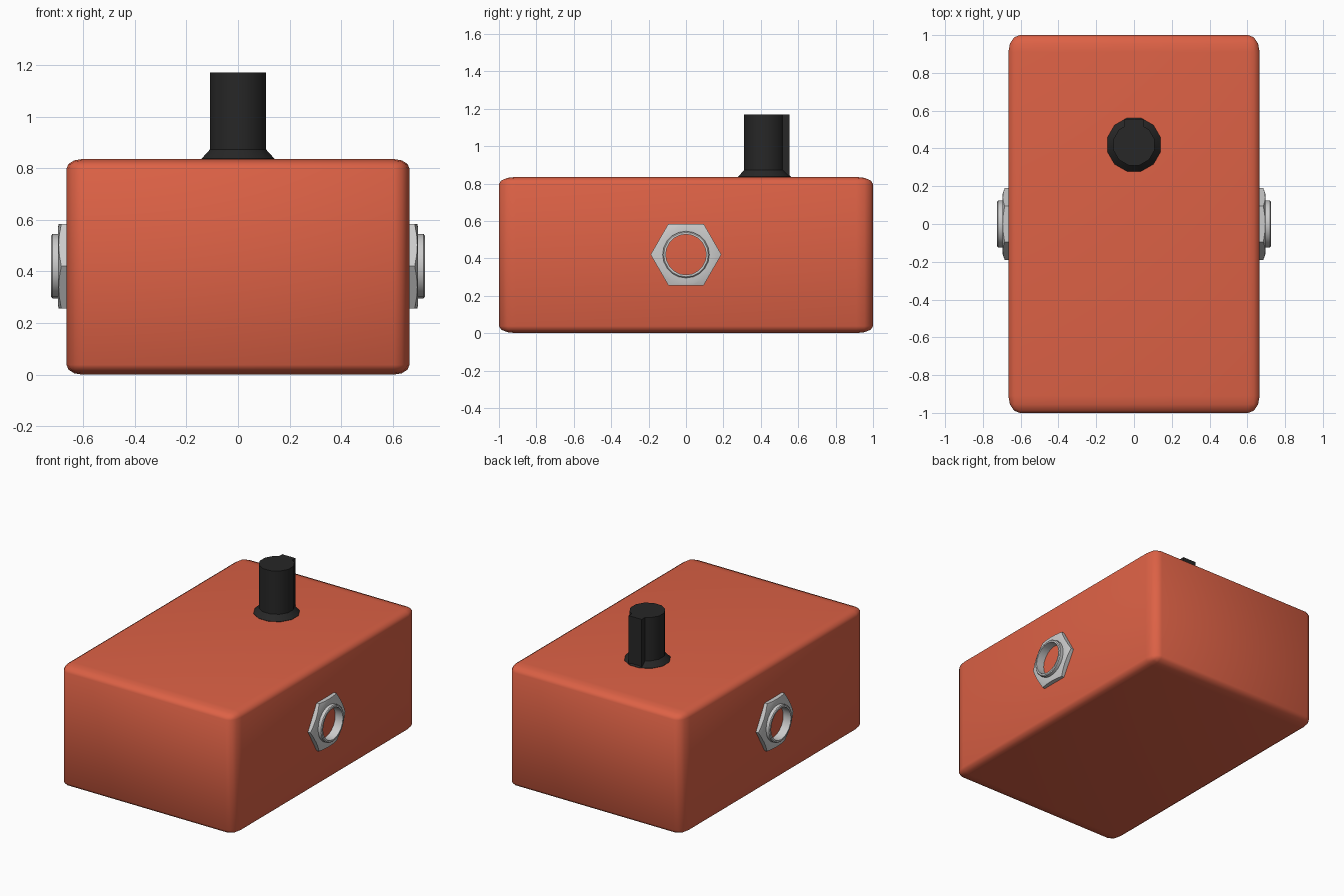
import bpy, bmesh, math
from mathutils import Matrix, Vector

if "Cube" in bpy.data.objects:
    bpy.data.objects.remove(bpy.data.objects["Cube"])


def material(name, rgb):
    m = bpy.data.materials.new(name)
    m.diffuse_color = (*rgb, 1)
    m.use_nodes = True
    m.node_tree.nodes["Principled BSDF"].inputs["Base Color"].default_value = m.diffuse_color
    return m


def finish(name, bm, mat=None, angle=None):
    bmesh.ops.recalc_face_normals(bm, faces=bm.faces)
    me = bpy.data.meshes.new(name)
    bm.to_mesh(me)
    bm.free()
    ob = bpy.data.objects.new(name, me)
    bpy.context.collection.objects.link(ob)
    if mat:
        me.materials.append(mat)
    bpy.ops.object.select_all(action='DESELECT')
    ob.select_set(True)
    bpy.context.view_layer.objects.active = ob
    if angle is None:
        bpy.ops.object.shade_smooth()
    else:
        bpy.ops.object.shade_smooth_by_angle(angle=math.radians(angle))
    return ob


def lathe(bm, profile, n, phase=0.0, cap=False):
    """Rings of (radius, height, sides-flag) around z, bridged in order."""
    rings = []
    for r, z in profile:
        rings.append([bm.verts.new((r * math.cos(phase + 2 * math.pi * i / n),
                                    r * math.sin(phase + 2 * math.pi * i / n), z))
                      for i in range(n)])
    for a, b in zip(rings, rings[1:]):
        for i in range(n):
            j = (i + 1) % n
            bm.faces.new((a[i], a[j], b[j], b[i]))
    if cap:
        bm.faces.new(rings[-1])
    return rings


red = material("red_paint", (0.72, 0.12, 0.06))
black = material("black_plastic", (0.02, 0.02, 0.02))

# Enclosure: softly bevelled block, stretched to size
bm = bmesh.new()
bmesh.ops.create_cube(bm, size=2)
bmesh.ops.bevel(bm, geom=bm.edges[:], offset=0.09, segments=3, profile=0.5,
                affect='EDGES')
bmesh.ops.scale(bm, vec=(0.665, 1, 0.4175), verts=bm.verts)
bmesh.ops.translate(bm, vec=(0, 0, 0.4175), verts=bm.verts)
finish("enclosure", bm, red)

# Knob: flared skirt and straight grip
bm = bmesh.new()
lathe(bm, [(0.146, 0.83), (0.146, 0.837), (0.113, 0.872), (0.113, 1.17)], 12,
      math.radians(15), cap=True)
bmesh.ops.translate(bm, vec=(0, 0.42, 0), verts=bm.verts)
finish("knob", bm, black, 35)

# Pointer rib along the back of the knob
bm = bmesh.new()
bmesh.ops.create_cube(bm, size=1)
bmesh.ops.scale(bm, vec=(0.1, 0.1, 0.34), verts=bm.verts)
bmesh.ops.translate(bm, vec=(0, 0.503, 1.0), verts=bm.verts)
finish("knob_pointer", bm, black, 30)

# Jack sockets on both sides: hex nut plus threaded sleeve
for side, label in ((1, "right"), (-1, "left")):
    place = (Matrix.Translation((side * 0.66, 0, 0.42))
             @ Matrix.Rotation(side * math.pi / 2, 4, 'Y'))

    # Nut: hexagonal walls blending into a round hole
    bm = bmesh.new()
    n = 24
    rows = [[], [], [], []]
    for i in range(n):
        a = 2 * math.pi * i / n + math.pi / 2
        apothem = 0.164
        hexr = apothem / math.cos((2 * math.pi * i / n) % (math.pi / 3) - math.pi / 6)
        d = Vector((math.cos(a), math.sin(a), 0))
        bevel_z = 0.035 - 0.4 * (hexr - apothem)
        for row, r, z in zip(rows, (hexr, hexr, 0.155, 0.118),
                             (0, bevel_z, 0.037, 0.037)):
            row.append(bm.verts.new(d * r + Vector((0, 0, z))))
    for p, q in zip(rows, rows[1:]):
        for i in range(n):
            j = (i + 1) % n
            bm.faces.new((p[i], p[j], q[j], q[i]))
    bm.transform(place)
    finish(label + "_jack_nut", bm, None, 30)

    # Sleeve: open ring standing proud of the nut
    bm = bmesh.new()
    lathe(bm, [(0.125, 0), (0.125, 0.059), (0.119, 0.064), (0.108, 0.064),
               (0.108, 0)], 20)
    bm.transform(place)
    finish(label + "_jack_sleeve", bm, None, 40)
